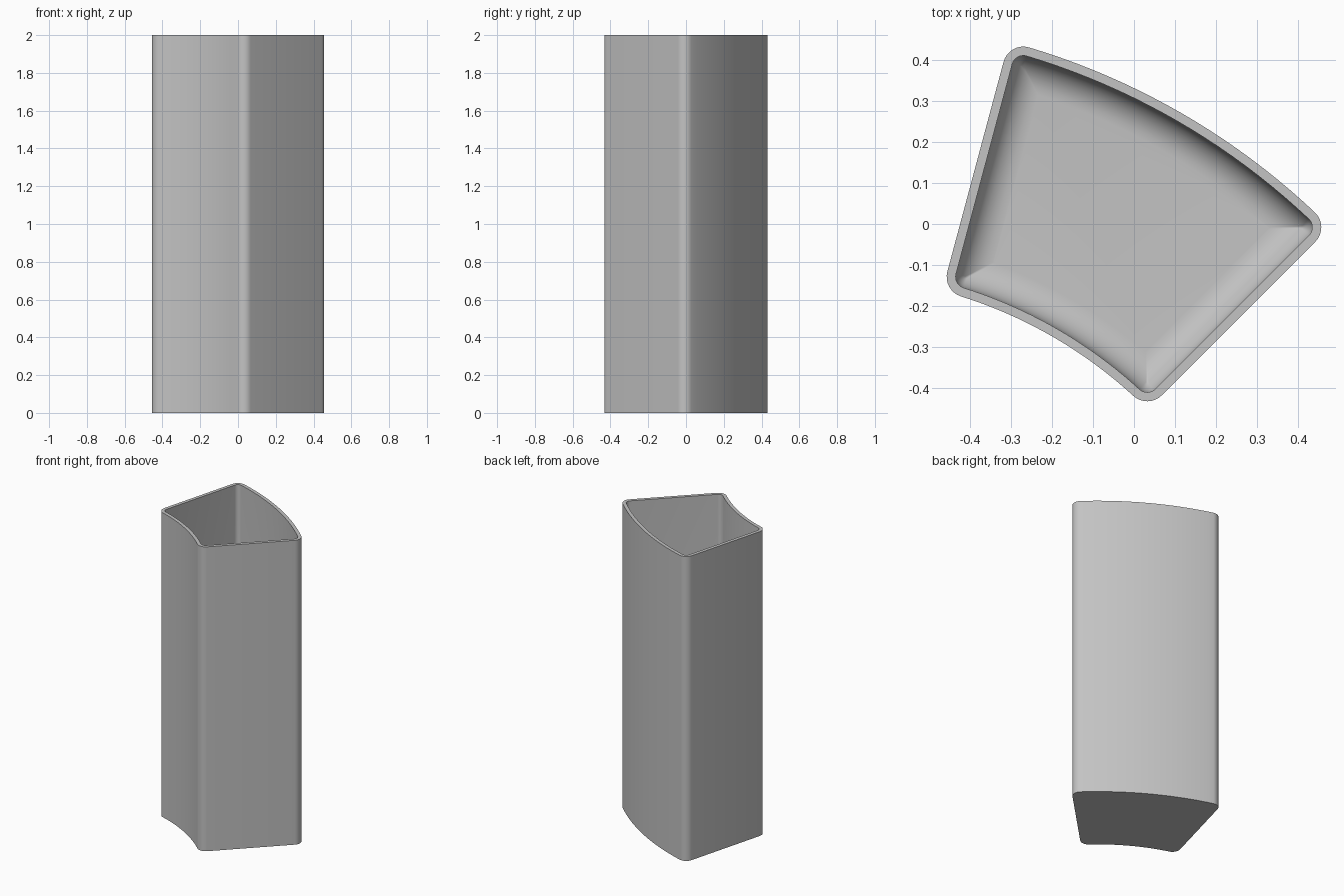
import bpy, bmesh
from math import radians, sin, cos, asin, pi

cube = bpy.data.objects.get("Cube")
if cube:
    bpy.data.objects.remove(cube, do_unlink=True)

HEIGHT, WALL, FLOOR = 2.0, 0.022, 0.025
R_IN, R_OUT, CORNER, FILLET = 1.117, 1.746, 0.05, 0.08
MID, HALF = radians(60), radians(15)   # wedge axis and half angle
ARC_STEPS, CORNER_STEPS, FILLET_STEPS = 20, 8, 8


def outline(inset):
    """Rounded ring-sector outline, moved inwards by inset; counter-clockwise."""
    r = max(CORNER - inset, 0.003)
    edge = inset + r                   # corner centres lie this far inside
    pts = []

    def corner(radius, side, start, end):
        a = MID + side * (HALF - asin(edge / radius))
        for i in range(CORNER_STEPS + 1):
            t = start(a) + (end(a) - start(a)) * i / CORNER_STEPS
            pts.append((radius * cos(a) + r * cos(t), radius * sin(a) + r * sin(t)))
        return a

    def arc(radius, a, b):
        for i in range(1, ARC_STEPS):
            t = a + (b - a) * i / ARC_STEPS
            pts.append((radius * cos(t), radius * sin(t)))

    lo, hi = MID - HALF, MID + HALF
    ro, ri = R_OUT - edge, R_IN + edge
    a = corner(ro, -1, lambda a: lo - pi / 2, lambda a: a)
    arc(R_OUT - inset, a, 2 * MID - a)
    corner(ro, 1, lambda a: a, lambda a: hi + pi / 2)
    a = corner(ri, 1, lambda a: hi + pi / 2, lambda a: a + pi)
    arc(R_IN + inset, a, 2 * MID - a)
    corner(ri, -1, lambda a: a + pi, lambda a: lo + 3 * pi / 2)
    return pts


# Centre of the outside outline
xs, ys = zip(*outline(0))
cx, cy = (min(xs) + max(xs)) / 2, (min(ys) + max(ys)) / 2

# Wall section: outside, flat rim, inside, rounded floor edge
section = [(0, 0), (0, HEIGHT), (WALL, HEIGHT)]
for i in range(FILLET_STEPS + 1):
    t = pi / 2 * i / FILLET_STEPS
    section.append((WALL + FILLET * (1 - cos(t)), FLOOR + FILLET * (1 - sin(t))))

bm = bmesh.new()
rings = [[bm.verts.new((x - cx, y - cy, z)) for x, y in outline(d)] for d, z in section]
for low, high in zip(rings, rings[1:]):
    for i in range(len(low)):
        j = (i + 1) % len(low)
        bm.faces.new((low[i], low[j], high[j], high[i]))
bm.faces.new(rings[0][::-1])           # underside
bm.faces.new(rings[-1])                # inside floor
bmesh.ops.recalc_face_normals(bm, faces=bm.faces)

mesh = bpy.data.meshes.new("wedge_container")
bm.to_mesh(mesh)
bm.free()
container = bpy.data.objects.new("wedge_container", mesh)
bpy.context.collection.objects.link(container)

# Plain grey plastic
grey = bpy.data.materials.new("plain_grey")
grey.use_nodes = True
grey.diffuse_color = (0.55, 0.55, 0.55, 1)
grey.node_tree.nodes["Principled BSDF"].inputs["Base Color"].default_value = grey.diffuse_color
mesh.materials.append(grey)

bpy.ops.object.select_all(action="DESELECT")
container.select_set(True)
bpy.context.view_layer.objects.active = container
bpy.ops.object.shade_smooth_by_angle(angle=radians(35))
